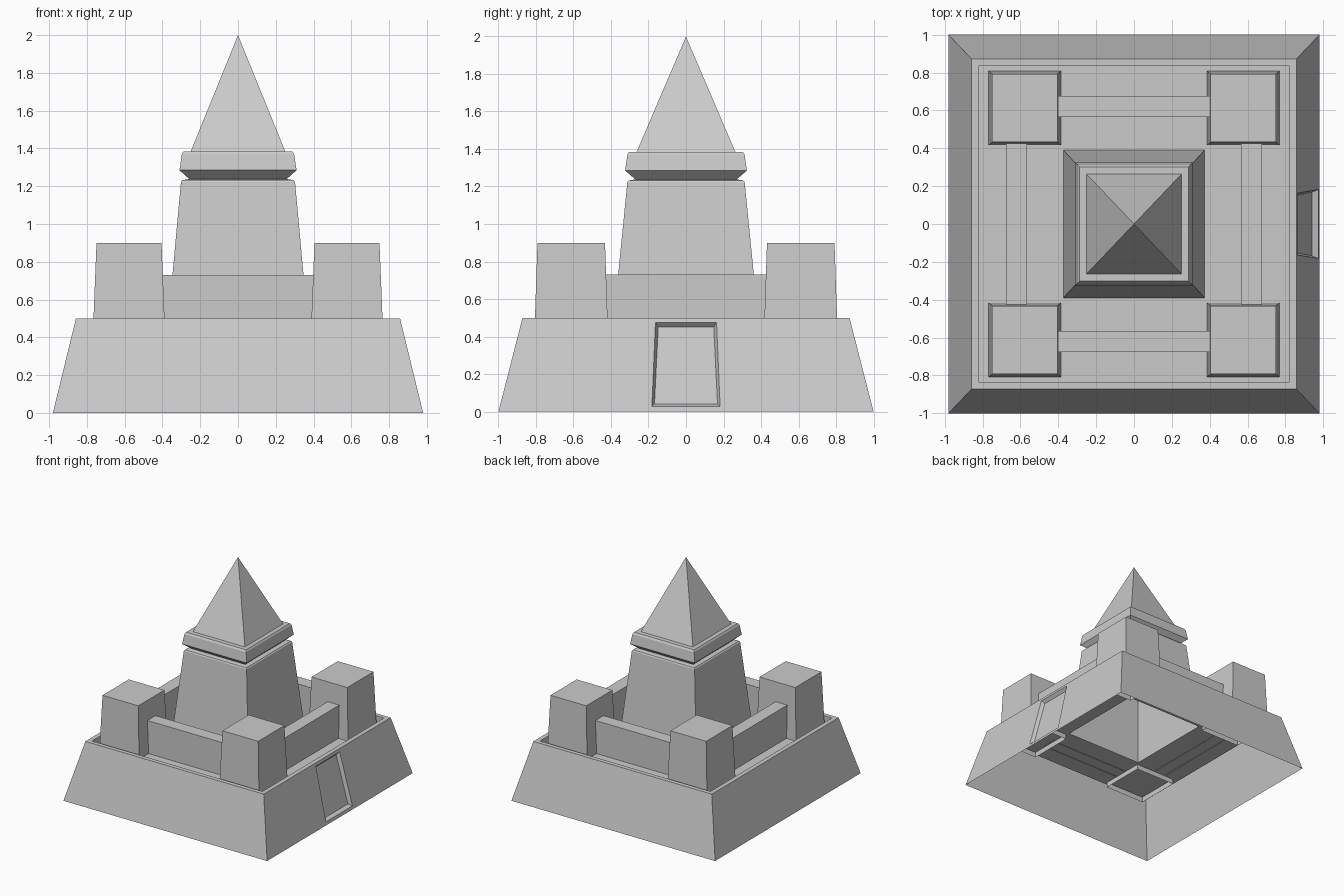
import bpy, bmesh

if "Cube" in bpy.data.objects:
    bpy.data.objects.remove(bpy.data.objects["Cube"])


def rect(hx, hy, z, cx=0, cy=0):
    return [(cx + sx * hx, cy + sy * hy, z) for sx, sy in ((-1, -1), (1, -1), (1, 1), (-1, 1))]


def loft(bm, rings, cap=True, skip=()):
    """Bridge a list of four-point rings; skip holds (level, side) gaps."""
    loops = [[bm.verts.new(p) for p in r] for r in rings]
    for lv, (a, b) in enumerate(zip(loops, loops[1:])):
        for i in range(4):
            j = (i + 1) % 4
            if (lv, i) not in skip:
                bm.faces.new((a[i], a[j], b[j], b[i]))
    if cap:
        bm.faces.new(loops[-1])
    return loops


def finish(name, bm):
    bmesh.ops.remove_doubles(bm, verts=bm.verts, dist=0.0005)
    me = bpy.data.meshes.new(name)
    bm.to_mesh(me)
    bm.free()
    ob = bpy.data.objects.new(name, me)
    bpy.context.collection.objects.link(ob)
    return ob


DECK = 0.445

# Sloping base, open below, with sunken deck and an opening under the keep
bm = bmesh.new()
base = [rect(0.98, 1.0, 0), rect(0.858, 0.872, 0.5), rect(0.82, 0.835, 0.5),
        rect(0.82, 0.835, DECK), rect(0.373, 0.39, DECK)]
loft(bm, base, cap=False, skip={(0, 1)})


# Recessed doorway in the right wall
def door(y_low, y_high, z_low, z_high, depth):
    def x(z):
        return 0.98 - 0.244 * z - depth
    return [(x(z_low), -y_low, z_low), (x(z_low), y_low, z_low),
            (x(z_high), y_high, z_high), (x(z_high), -y_high, z_high)]


wall = [base[0][1], base[0][2], base[1][2], base[1][1]]
loft(bm, [wall, door(0.182, 0.163, 0.027, 0.475, 0), door(0.168, 0.148, 0.04, 0.45, 0.03)])
finish("base", bm)

# Keep with its neck and collar
bm = bmesh.new()
loft(bm, [rect(0.373, 0.39, DECK), rect(0.302, 0.313, 1.222), rect(0.295, 0.307, 1.232),
          rect(0.258, 0.27, 1.238), rect(0.31, 0.325, 1.285), rect(0.297, 0.312, 1.37),
          rect(0.288, 0.302, 1.385), rect(0.25, 0.263, 1.385)], cap=False)
finish("keep", bm)

# Spire
bm = bmesh.new()
loft(bm, [rect(0.25, 0.263, 1.385), rect(0, 0, 2.0)], cap=False)
finish("spire", bm)

# Corner towers, reaching a little below the deck
for sx, xn in ((-1, "left"), (1, "right")):
    for sy, yn in ((-1, "front"), (1, "back")):
        bm = bmesh.new()
        cx, cy = sx * 0.577, sy * 0.612
        loft(bm, [rect(0.192, 0.197, 0.40, cx, cy), rect(0.172, 0.18, 0.9, cx, cy)])
        finish(f"tower_{yn}_{xn}", bm)

# Parapet walls between the towers
for s, a, b in ((-1, "front", "left"), (1, "back", "right")):
    bm = bmesh.new()
    loft(bm, [rect(0.4, 0.056, z, 0, s * 0.62) for z in (DECK - 0.005, 0.73)])
    finish("parapet_" + a, bm)
    bm = bmesh.new()
    loft(bm, [rect(0.056, 0.432, z, s * 0.62, 0) for z in (DECK - 0.005, 0.73)])
    finish("parapet_" + b, bm)
